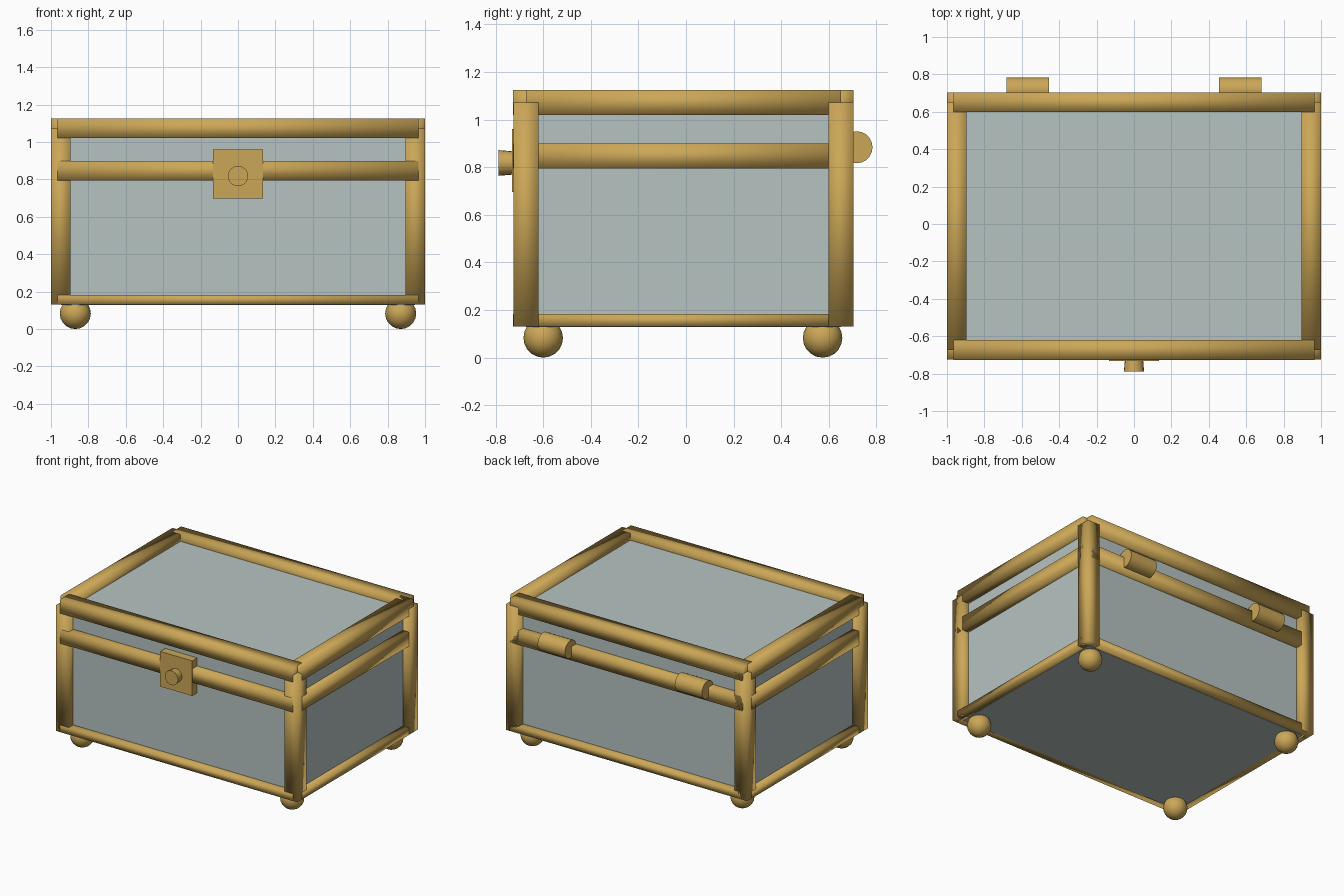
import bpy, math

if "Cube" in bpy.data.objects:
    bpy.data.objects.remove(bpy.data.objects["Cube"])


def material(name, col):
    m = bpy.data.materials.new(name)
    m.diffuse_color = (*col, 1)
    m.use_nodes = True
    m.node_tree.nodes["Principled BSDF"].inputs["Base Color"].default_value = m.diffuse_color
    return m


BRASS = material("brass", (0.60, 0.385, 0.095))
GLASS = material("pale_glass", (0.47, 0.55, 0.535))


def finish(name, mat, smooth):
    ob = bpy.context.object
    ob.name = name
    ob.data.materials.append(mat)
    if smooth:
        bpy.ops.object.shade_smooth()
    return ob


def box(name, lo, hi, mat=BRASS, smooth=False):
    c = [(a + b) / 2 for a, b in zip(lo, hi)]
    bpy.ops.mesh.primitive_cube_add(size=1, location=c)
    ob = bpy.context.object
    for v in ob.data.vertices:
        v.co = [v.co[i] * (hi[i] - lo[i]) for i in range(3)]
    return finish(name, mat, smooth)


H = 0.0525                  # half thickness of the square trim
X = 1.0 - H                 # centre lines of the trim
YF, YB = -0.725 + H, 0.704 - H
Z0, ZT, ZM = 0.13, 1.0725, 0.847

# glass case, its panes lying on the trim centre lines
box("glass_case", (-X, YF, Z0 - 0.002), (X, YB, ZT), GLASS)

# corner posts
for sx, side in ((-1, "left"), (1, "right")):
    for y, end in ((YF, "front"), (YB, "back")):
        box(f"{end}_{side}_post", (sx * X - H, y - H, Z0),
            (sx * X + H, y + H, ZT), smooth=True)

# bottom, middle and top rails (the bottom ones are half height)
for level, lo, hi in (("bottom", Z0, Z0 + H), ("middle", ZM - H, ZM + H),
                      ("top", ZT - H, ZT + H)):
    for y, end in ((YF, "front"), (YB, "back")):
        box(f"{level}_{end}_rail", (-0.965, y - H - 0.0015, lo),
            (0.965, y + H, hi), smooth=True)
    for sx, side in ((-1, "left"), (1, "right")):
        box(f"{level}_{side}_rail", (sx * X - H, YF, lo),
            (sx * X + H, YB, hi), smooth=True)

# ball feet
for sx, side in ((-1, "left"), (1, "right")):
    for y, end in ((-0.60, "front"), (0.574, "back")):
        bpy.ops.mesh.primitive_uv_sphere_add(
            segments=16, ring_count=10, radius=0.083,
            location=(sx * 0.87, y, 0.083))
        finish(f"{end}_{side}_foot", BRASS, True)

# clasp plate and its knob
box("clasp_plate", (-0.133, -0.732, 0.697), (0.133, -0.67, 0.96))
bpy.ops.mesh.primitive_cone_add(vertices=20, radius1=0.048, radius2=0.054,
                                depth=0.07, location=(0, -0.753, 0.818),
                                rotation=(math.pi / 2, 0, 0))
finish("clasp_knob", BRASS, False)
bpy.ops.object.shade_smooth_by_angle(angle=math.radians(40))

# hinge barrels on the back
for sx, side in ((-1, "left"), (1, "right")):
    bpy.ops.mesh.primitive_cylinder_add(
        vertices=20, radius=0.067, depth=0.226,
        location=(sx * 0.568, 0.717, 0.884), rotation=(0, math.pi / 2, 0))
    finish(f"{side}_hinge", BRASS, False)
    bpy.ops.object.shade_smooth_by_angle(angle=math.radians(40))
